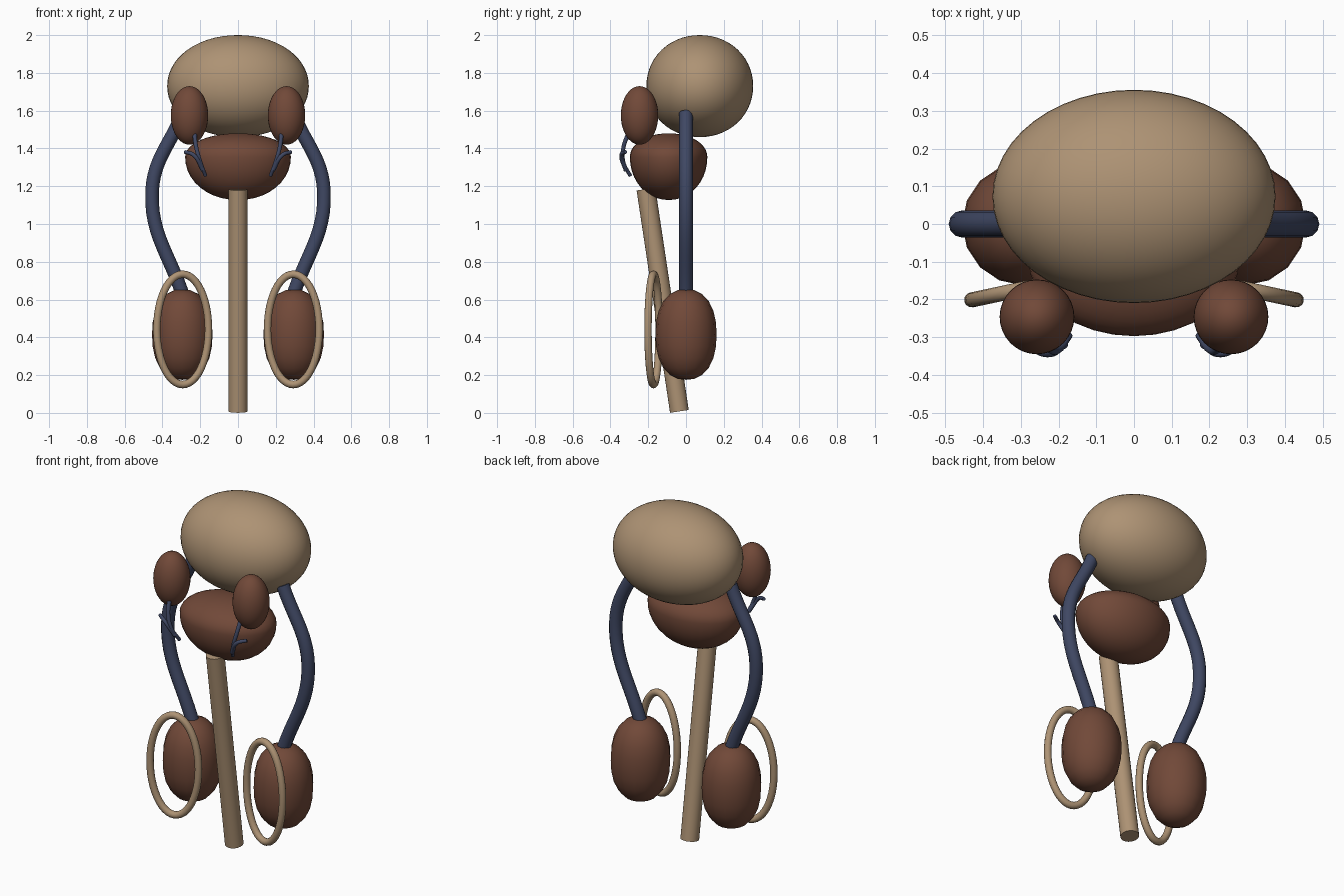
import bpy, math
from mathutils import Vector

if "Cube" in bpy.data.objects:
    bpy.data.objects.remove(bpy.data.objects["Cube"])


def colour(name, rgb):
    m = bpy.data.materials.new(name)
    m.diffuse_color = (*rgb, 1)
    m.use_nodes = True
    m.node_tree.nodes["Principled BSDF"].inputs["Base Color"].default_value = m.diffuse_color
    return m


TAN = colour("tan", (0.42, 0.29, 0.175))
BROWN = colour("brown", (0.165, 0.066, 0.040))
NAVY = colour("navy", (0.050, 0.064, 0.125))


def finish(name, mat):
    ob = bpy.context.object
    ob.name = name
    ob.data.materials.append(mat)
    bpy.ops.object.shade_smooth_by_angle(angle=math.radians(50))
    return ob


def egg(name, mat, loc, rx, ry, up, down, power=2.0, segs=32, rings=20):
    """Ellipsoid with different heights above and below; power > 2 is boxier."""
    bpy.ops.mesh.primitive_uv_sphere_add(segments=segs, ring_count=rings, location=loc)
    for v in bpy.context.object.data.vertices:
        r = math.hypot(v.co.x, v.co.y)
        n = (r ** power + abs(v.co.z) ** power) ** (1 / power)
        v.co /= n
        v.co.x *= rx
        v.co.y *= ry
        v.co.z *= up if v.co.z > 0 else down
    return finish(name, mat)


def tube(name, mat, points, radius, tip=1.0):
    """Round tube along a smooth path, tapering to tip * radius."""
    c = bpy.data.curves.new(name, 'CURVE')
    c.dimensions = '3D'
    c.bevel_depth = radius
    c.bevel_resolution = 4
    c.resolution_u = 12
    c.use_fill_caps = True
    s = c.splines.new('BEZIER')
    s.bezier_points.add(len(points) - 1)
    for i, (b, p) in enumerate(zip(s.bezier_points, points)):
        b.co = p
        b.handle_left_type = b.handle_right_type = 'AUTO'
        b.radius = 1 + (tip - 1) * i / (len(points) - 1)
    ob = bpy.data.objects.new(name, c)
    bpy.context.collection.objects.link(ob)
    bpy.ops.object.select_all(action='DESELECT')
    ob.select_set(True)
    bpy.context.view_layer.objects.active = ob
    bpy.ops.object.convert(target='MESH')
    return finish(name, mat)


# Central masses
egg("upper_body", TAN, (0, 0.073, 1.73), 0.375, 0.2825, 0.27, 0.27, 2.05, 48, 28)
egg("lower_body", BROWN, (0, -0.092, 1.355), 0.28, 0.205, 0.125, 0.228, 2.05)

# Leaning centre post
top, bottom = Vector((0, -0.212, 1.185)), Vector((0, -0.035, 0.008))
axis = top - bottom
bpy.ops.mesh.primitive_cylinder_add(vertices=24, radius=0.05, depth=axis.length,
                                    location=(top + bottom) / 2)
bpy.context.object.rotation_euler = axis.to_track_quat('Z', 'Y').to_euler()
finish("centre_post", TAN)

# Paired parts
for s, side in ((-1, "left"), (1, "right")):
    egg(f"{side}_shoulder_pod", BROWN, (s * 0.257, -0.246, 1.575), 0.099, 0.099, 0.155, 0.155)
    egg(f"{side}_foot_pod", BROWN, (s * 0.295, 0, 0.415), 0.16, 0.162, 0.24, 0.24, 2.3, 16, 12)
    tube(f"{side}_leg", NAVY, [(s * 0.29, 0, 1.59), (s * 0.455, 0, 1.17),
                               (s * 0.285, 0, 0.60)], 0.036)

    # Upright hoop in front of the foot, turned slightly inward
    bpy.ops.mesh.primitive_torus_add(major_radius=1, minor_radius=0.02,
                                     major_segments=48, minor_segments=12,
                                     location=(s * 0.293, -0.172, 0.442))
    ob = bpy.context.object
    for v in ob.data.vertices:
        a = math.atan2(v.co.y, v.co.x)
        d = math.hypot(v.co.x, v.co.y) - 1
        n = Vector((0.292 * math.cos(a), 0.14 * math.sin(a))).normalized()
        v.co = (0.14 * math.cos(a) + d * n.x, -v.co.z, 0.292 * math.sin(a) + d * n.y)
    ob.rotation_euler.z = -s * math.radians(12)
    finish(f"{side}_hoop", TAN)

    # Thin forked claw under each shoulder pod
    tube(f"{side}_claw", NAVY, [(s * 0.232, -0.295, 1.50), (s * 0.222, -0.33, 1.41),
                                (s * 0.20, -0.332, 1.33), (s * 0.172, -0.295, 1.255)], 0.012, 0.8)
    tube(f"{side}_claw_fork", NAVY, [(s * 0.185, -0.318, 1.285), (s * 0.235, -0.342, 1.365),
                                     (s * 0.282, -0.32, 1.382)], 0.012, 0.8)
